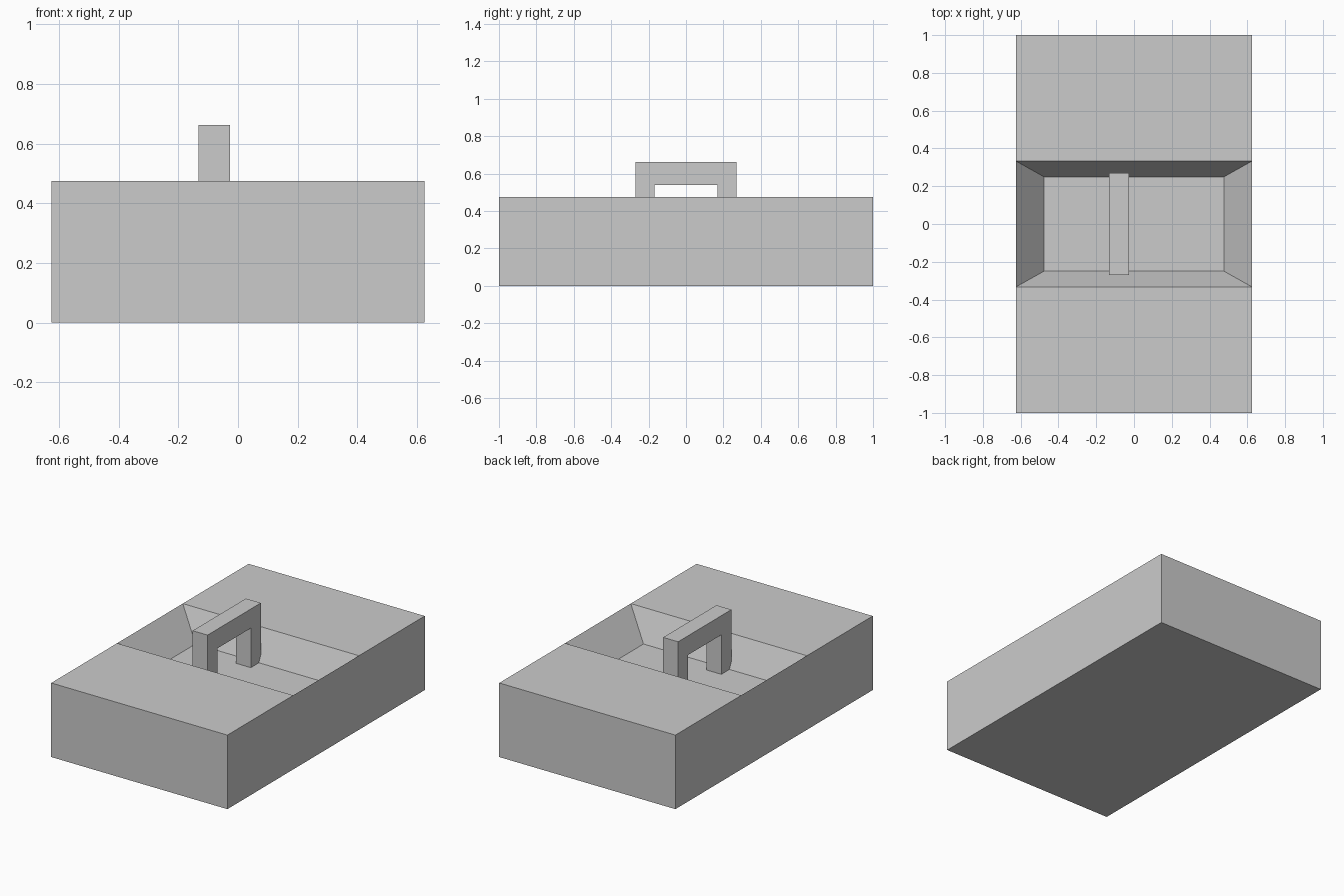
import bpy
import bmesh
from mathutils import Vector

cube = bpy.data.objects.get("Cube")
if cube:
    bpy.data.objects.remove(cube, do_unlink=True)

WIDTH, LENGTH, HEIGHT = 1.25, 2.0, 0.475
FLOOR = 0.287
RECESS_Y = 0.333

grey = bpy.data.materials.new("plain_grey")
grey.use_nodes = True
colour = (0.6, 0.6, 0.6, 1)
grey.diffuse_color = colour
grey.node_tree.nodes["Principled BSDF"].inputs["Base Color"].default_value = colour


def add_object(name, bm):
    bmesh.ops.recalc_face_normals(bm, faces=bm.faces)
    mesh = bpy.data.meshes.new(name)
    bm.to_mesh(mesh)
    bm.free()
    mesh.materials.append(grey)
    obj = bpy.data.objects.new(name, mesh)
    bpy.context.collection.objects.link(obj)
    return obj


# Block with a tapered recess across its middle
bm = bmesh.new()
bmesh.ops.create_cube(bm, size=1)
bmesh.ops.scale(bm, vec=(WIDTH, LENGTH, HEIGHT), verts=bm.verts)
bmesh.ops.translate(bm, vec=(0, 0, HEIGHT / 2), verts=bm.verts)
for y in (-RECESS_Y, RECESS_Y):
    bmesh.ops.bisect_plane(bm, geom=bm.verts[:] + bm.edges[:] + bm.faces[:],
                           plane_co=(0, y, 0), plane_no=(0, 1, 0))
opening = max(bm.faces, key=lambda f: f.calc_center_median().z
              - abs(f.calc_center_median().y))
floor = bmesh.ops.extrude_discrete_faces(bm, faces=[opening])["faces"][0]
for v in floor.verts:
    v.co = Vector((v.co.x * 0.763, v.co.y * 0.751, FLOOR))
add_object("base_block", bm)

# Bridge-shaped handle standing on the recess floor
outer, inner, top, under = 0.27, 0.168, 0.663, 0.54
half = [(outer, top), (outer, FLOOR), (inner, FLOOR), (inner, under)]
profile = half + [(-y, z) for y, z in reversed(half)]
bm = bmesh.new()
side = bm.faces.new([bm.verts.new((-0.133, y, z)) for y, z in profile])
extruded = bmesh.ops.extrude_face_region(bm, geom=[side])["geom"]
bmesh.ops.translate(bm, vec=(0.106, 0, 0),
                    verts=[g for g in extruded if isinstance(g, bmesh.types.BMVert)])
add_object("handle", bm)
